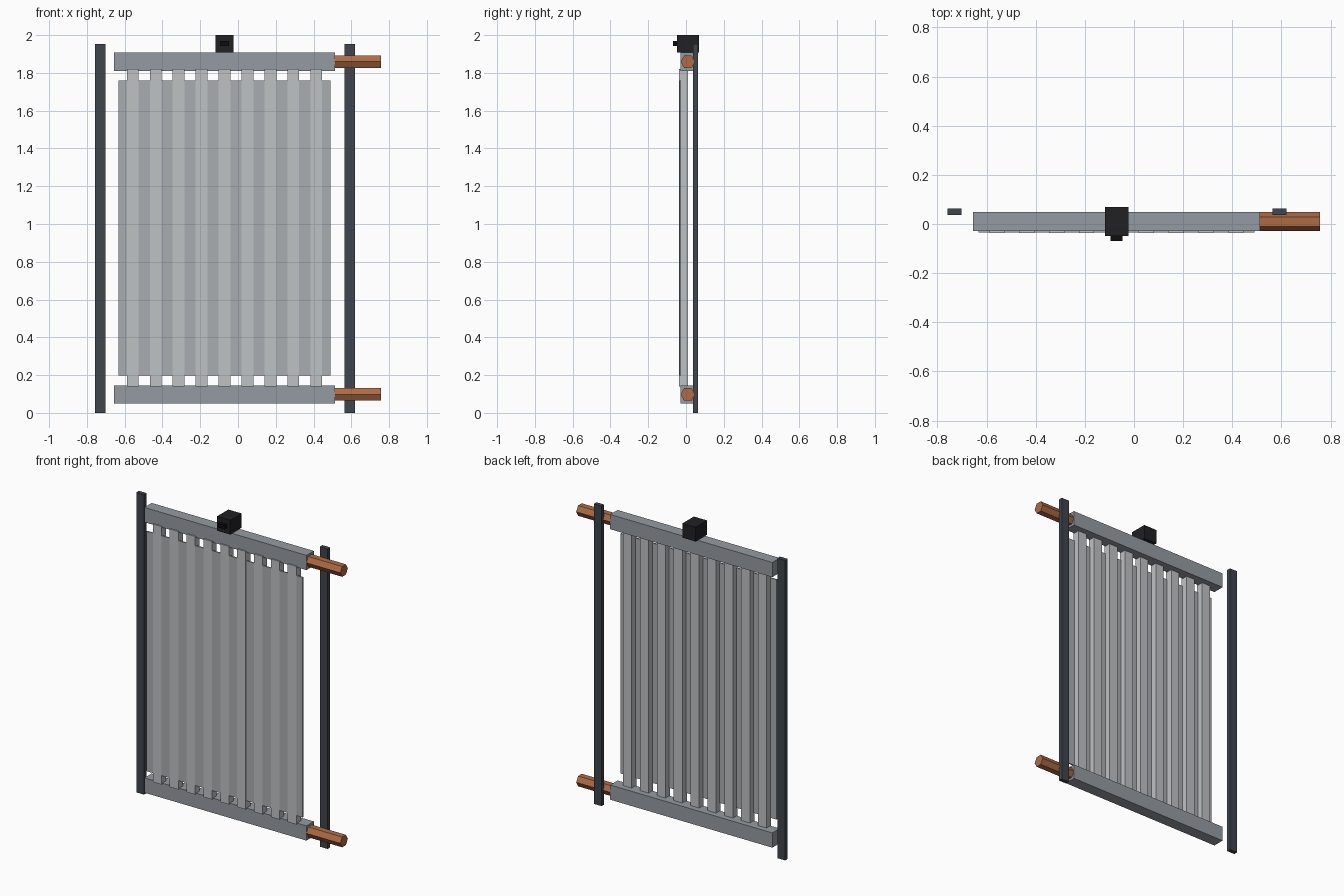
import bpy, math

if "Cube" in bpy.data.objects:
    bpy.data.objects.remove(bpy.data.objects["Cube"])


def material(name, r, g, b):
    m = bpy.data.materials.new(name)
    m.diffuse_color = (r, g, b, 1)
    m.use_nodes = True
    m.node_tree.nodes["Principled BSDF"].inputs["Base Color"].default_value = m.diffuse_color
    return m


STEEL = material("slate_steel", 0.05, 0.06, 0.075)
HEADER = material("header_grey", 0.30, 0.33, 0.36)
TUBE = material("light_aluminium", 0.52, 0.54, 0.55)
SHEET = material("sheet_aluminium", 0.40, 0.42, 0.44)
COPPER = material("copper", 0.42, 0.15, 0.06)
BLACK = material("black_plastic", 0.015, 0.015, 0.018)
DARK = material("dark_socket", 0.004, 0.004, 0.005)


def box(name, xr, yr, zr, mat):
    """Box spanning the given x, y and z ranges."""
    bpy.ops.mesh.primitive_cube_add(size=1)
    o = bpy.context.object
    o.name = name
    o.location = [(a + b) / 2 for a, b in (xr, yr, zr)]
    o.scale = [b - a for a, b in (xr, yr, zr)]
    bpy.ops.object.transform_apply(location=False, rotation=False, scale=True)
    o.data.materials.append(mat)
    return o


def pipe(name, x0, x1, y, z, r, mat):
    """Six-sided pipe lying along x, with corners pointing to front and back."""
    bpy.ops.mesh.primitive_cylinder_add(
        vertices=6, radius=r, depth=x1 - x0,
        location=((x0 + x1) / 2, y, z), rotation=(0, math.pi / 2, 0))
    o = bpy.context.object
    o.name = name
    o.data.materials.append(mat)
    return o


CX = -0.0715  # middle of the panel

# Upright posts behind the panel
for side, x in (("left", -0.73), ("right", 0.592)):
    box(f"{side}_post", (x - 0.028, x + 0.028), (0.036, 0.063), (0, 1.953), STEEL)

# Header bars with pipe stubs
for level, z in (("lower", 0.098), ("upper", 1.859)):
    box(f"{level}_header", (CX - 0.584, CX + 0.584), (-0.028, 0.048),
        (z - 0.048, z + 0.048), HEADER)
    pipe(f"{level}_pipe", 0.505, 0.757, 0.010, z, 0.0385, COPPER)

# Vertical tubes
for i in range(9):
    x = CX + (i - 4) * 0.1215
    box(f"tube_{i + 1}", (x - 0.031, x + 0.031), (-0.036, 0.011), (0.14, 1.82), TUBE)

# Thin sheet joining the tubes
box("sheet", (CX - 0.562, CX + 0.562), (-0.035, -0.027), (0.198, 1.76), SHEET)

# Control box with front socket
box("control_box", (-0.118, -0.023), (-0.048, 0.069), (1.907, 2.0), BLACK)
box("control_socket", (-0.095, -0.047), (-0.069, -0.046), (1.942, 1.969), DARK)
